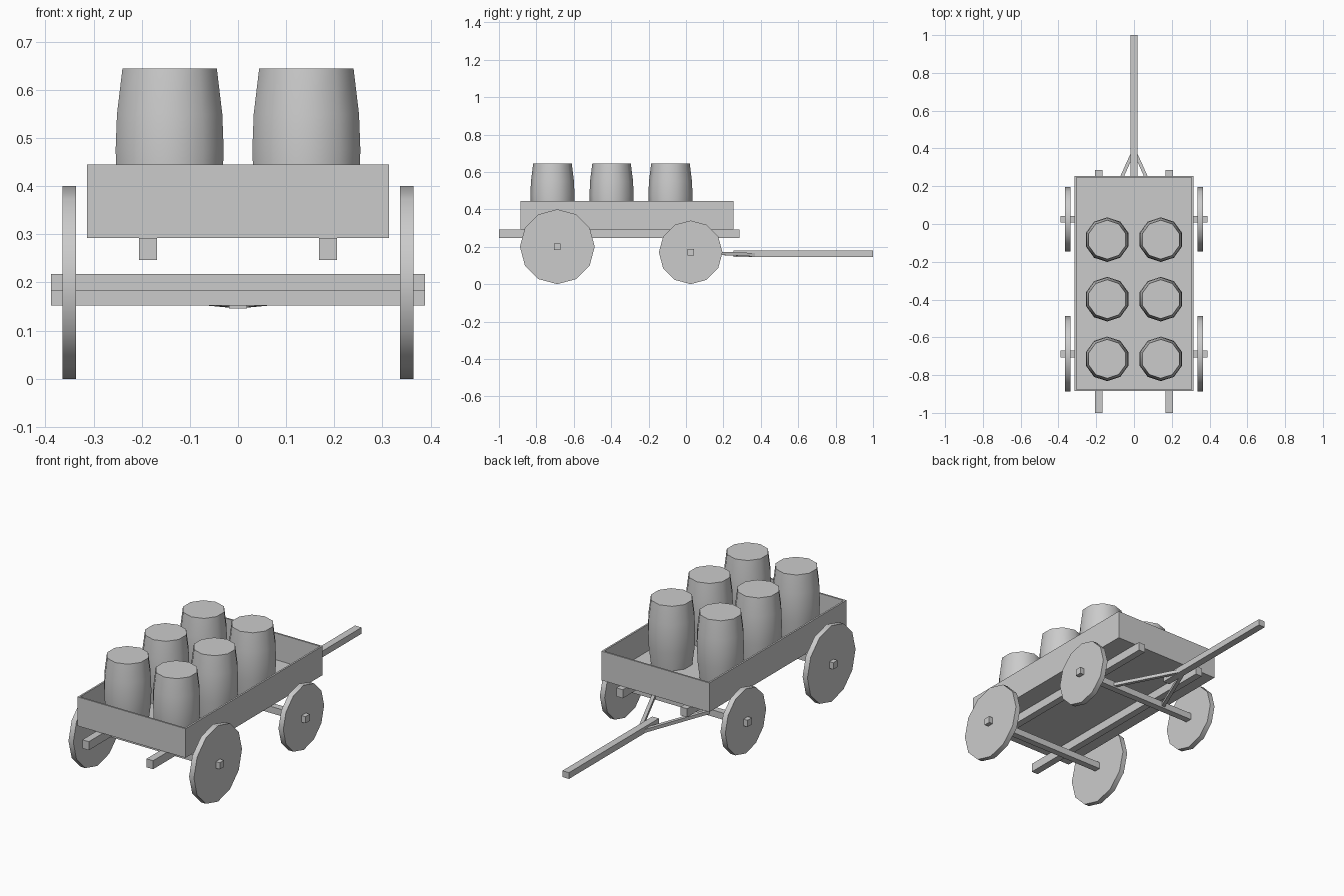
import bpy, bmesh, math
from mathutils import Matrix, Vector

cube = bpy.data.objects.get("Cube")
if cube:
    bpy.data.objects.remove(cube, do_unlink=True)

# Single plain colour
GREY = (0.6, 0.6, 0.6, 1)
mat = bpy.data.materials.new("plain grey")
mat.use_nodes = True
mat.diffuse_color = GREY
mat.node_tree.nodes["Principled BSDF"].inputs["Base Color"].default_value = GREY


def finish(name, bm, smooth=False):
    bmesh.ops.recalc_face_normals(bm, faces=bm.faces)
    mesh = bpy.data.meshes.new(name)
    bm.to_mesh(mesh)
    bm.free()
    mesh.materials.append(mat)
    ob = bpy.data.objects.new(name, mesh)
    bpy.context.collection.objects.link(ob)
    if smooth:
        bpy.ops.object.select_all(action='DESELECT')
        ob.select_set(True)
        bpy.context.view_layer.objects.active = ob
        bpy.ops.object.shade_smooth_by_angle(angle=math.radians(40))
    return ob


def box(name, lo, hi):
    lo, hi = Vector(lo), Vector(hi)
    bm = bmesh.new()
    bmesh.ops.create_cube(bm, size=1, matrix=Matrix.Translation((lo + hi) / 2)
                          @ Matrix.Diagonal((*(hi - lo), 1)))
    return finish(name, bm)


def beam(name, a, b, width):
    """Square bar running from point a to point b."""
    a, b = Vector(a), Vector(b)
    turn = (b - a).to_track_quat('Y', 'Z').to_matrix().to_4x4()
    bm = bmesh.new()
    bmesh.ops.create_cube(bm, size=1, matrix=Matrix.Translation((a + b) / 2) @ turn
                          @ Matrix.Diagonal((width, (b - a).length, width, 1)))
    return finish(name, bm)


def wheel(name, x, y, radius):
    bm = bmesh.new()
    bmesh.ops.create_cone(bm, cap_ends=True, segments=12, radius1=radius, radius2=radius,
                          depth=0.028, matrix=Matrix.Translation((x, y, radius))
                          @ Matrix.Rotation(math.pi / 2, 4, 'Y'))
    return finish(name, bm, True)


def barrel(name, x, y):
    sides = 10
    profile = [(0.305, 0.103), (0.4, 0.115), (0.475, 0.118), (0.55, 0.115), (0.645, 0.103)]
    bm = bmesh.new()
    rings = []
    for z, r in profile:
        angles = [math.pi / 2 + math.tau * i / sides for i in range(sides)]
        rings.append([bm.verts.new((x + r * math.cos(t), y + r * math.sin(t), z))
                      for t in angles])
    for low, high in zip(rings, rings[1:]):
        for i in range(sides):
            j = (i + 1) % sides
            bm.faces.new((low[i], low[j], high[j], high[i]))
    bm.faces.new(rings[0])
    bm.faces.new(rings[-1])
    return finish(name, bm, True)


# Open cargo bed: the top face is inset and sunk to the floor level
X, BACK, FRONT, BASE, RIM, FLOOR = 0.314, 0.255, -0.885, 0.292, 0.445, 0.305
bm = bmesh.new()
bmesh.ops.create_cube(bm, size=1, matrix=Matrix.Translation(
    (0, (BACK + FRONT) / 2, (BASE + RIM) / 2))
    @ Matrix.Diagonal((2 * X, BACK - FRONT, RIM - BASE, 1)))
bm.normal_update()
top = max(bm.faces, key=lambda f: f.calc_center_median().z)
bmesh.ops.inset_region(bm, faces=[top], thickness=0.013)
pit = bmesh.ops.extrude_discrete_faces(bm, faces=[top])["faces"][0]
for v in pit.verts:
    v.co.z = FLOOR
finish("cargo_bed", bm)

# Axles and wheels
for end, y, radius in (("front", -0.688, 0.2), ("back", 0.025, 0.17)):
    h = 0.0175
    box(end + "_axle", (-0.388, y - h, radius - h), (0.388, y + h, radius + h))
    for side, s in (("left", 1), ("right", -1)):
        wheel(f"{end}_{side}_wheel", s * 0.351, y, radius)

# Rails under the bed and braces of the pulling pole
for side, s in (("left", 1), ("right", -1)):
    box(side + "_rail", (s * 0.187 - 0.019, -1, 0.247), (s * 0.187 + 0.019, 0.285, BASE))
    beam(side + "_pole_brace", (s * 0.165, 0.025, 0.171), (s * 0.012, 0.365, 0.157), 0.018)
box("pulling_pole", (-0.019, 0.253, 0.146), (0.019, 1, 0.179))

# Barrels in two rows of three
for side, s in (("left", 1), ("right", -1)):
    for row, y in enumerate((-0.714, -0.398, -0.083)):
        barrel(f"{side}_barrel_{row + 1}", s * 0.142, y)
